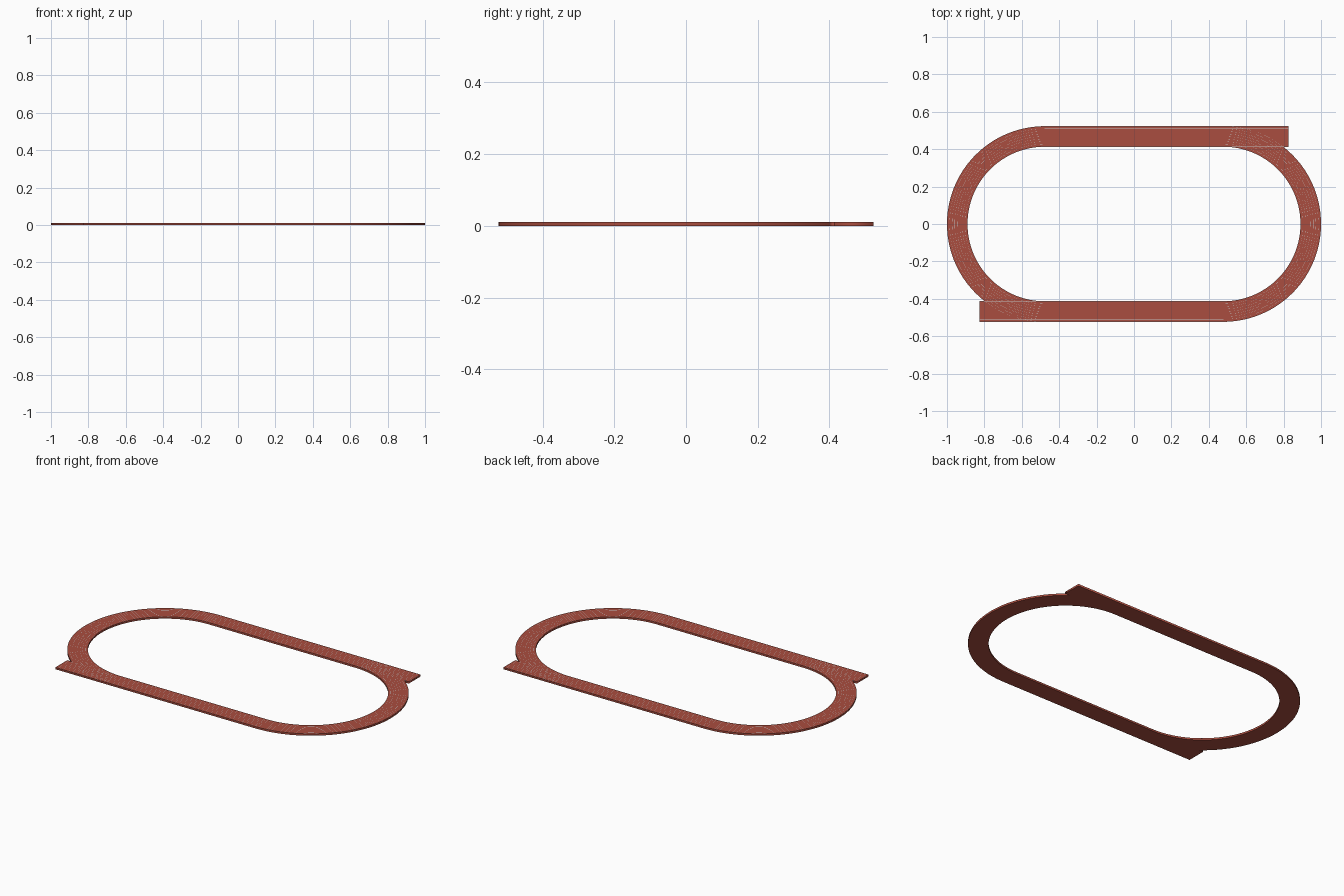
import bpy, bmesh
from math import sin, cos, asin, pi

if "Cube" in bpy.data.objects:
    bpy.data.objects.remove(bpy.data.objects["Cube"])

S = 0.477            # half length of the straights (bend centres)
R_IN, R_OUT = 0.413, 0.523
EXT = 0.827          # sprint straight extension
H = 0.011            # slab thickness
LANES = 8
LINE = 0.0006        # painted line width
SEG = 64             # segments per bend


def material(name, rgb):
    m = bpy.data.materials.new(name)
    m.diffuse_color = (*rgb, 1)
    m.use_nodes = True
    m.node_tree.nodes["Principled BSDF"].inputs["Base Color"].default_value = m.diffuse_color
    return m


RED = material("red_rubber", (0.40, 0.075, 0.05))
WHITE = material("white_paint", (0.9, 0.9, 0.9))


def both_halves(pts):
    """Add the half turned by 180 degrees."""
    return pts + [(-x, -y) for x, y in pts]


def bend(r, a0=-pi / 2, a1=pi / 2):
    return [(S + r * cos(a0 + (a1 - a0) * i / SEG), r * sin(a0 + (a1 - a0) * i / SEG))
            for i in range(SEG + 1)]


# Track slab: outer outline with sprint extensions, oval hole inside
outer = both_halves(bend(R_OUT, a1=asin(R_IN / R_OUT)) + [(EXT, R_IN), (EXT, R_OUT)])
inner = both_halves(bend(R_IN))
curve = bpy.data.curves.new("track_surface", 'CURVE')
curve.dimensions = '2D'
curve.fill_mode = 'BOTH'
curve.extrude = H / 2
for pts in (outer, inner):
    sp = curve.splines.new('POLY')
    sp.points.add(len(pts) - 1)
    for p, (x, y) in zip(sp.points, pts):
        p.co = (x, y, 0, 1)
    sp.use_cyclic_u = True
track = bpy.data.objects.new("track_surface", curve)
track.location.z = H / 2
bpy.context.collection.objects.link(track)
curve.materials.append(RED)
bpy.context.view_layer.objects.active = track
track.select_set(True)
bpy.ops.object.convert(target='MESH')

# Painted lines: thin flat ribbons just above the slab
bm = bmesh.new()
Z = H + 0.0002


def ribbon(a, b, closed=False):
    va = [bm.verts.new((x, y, Z)) for x, y in a]
    vb = [bm.verts.new((x, y, Z)) for x, y in b]
    n = len(va)
    for i in range(n if closed else n - 1):
        j = (i + 1) % n
        bm.faces.new((va[i], vb[i], vb[j], va[j]))


def rect(x0, x1, y0, y1):
    """Rectangle and its copy turned by 180 degrees."""
    for s in (1, -1):
        ribbon([(s * x0, s * y0), (s * x1, s * y0)][::-1],
               [(s * x0, s * y1), (s * x1, s * y1)][::-1])


for k in range(LANES + 1):
    r = R_IN + (R_OUT - R_IN - LINE) * k / LANES
    # lane line round the oval
    ribbon(both_halves(bend(r)), both_halves(bend(r + LINE)), closed=True)
    # lane line along the sprint extension
    rect(S, EXT, r, r + LINE)

# Start lines at the extension ends and finish lines at the bends
rect(EXT - LINE, EXT, R_IN, R_OUT)
rect(-S, -S + LINE, R_IN, R_OUT)

bmesh.ops.recalc_face_normals(bm, faces=bm.faces)
for f in bm.faces:
    f.normal_update()
    if f.normal.z < 0:
        f.normal_flip()
me = bpy.data.meshes.new("lane_lines")
bm.to_mesh(me)
bm.free()
me.materials.append(WHITE)
bpy.context.collection.objects.link(bpy.data.objects.new("lane_lines", me))
